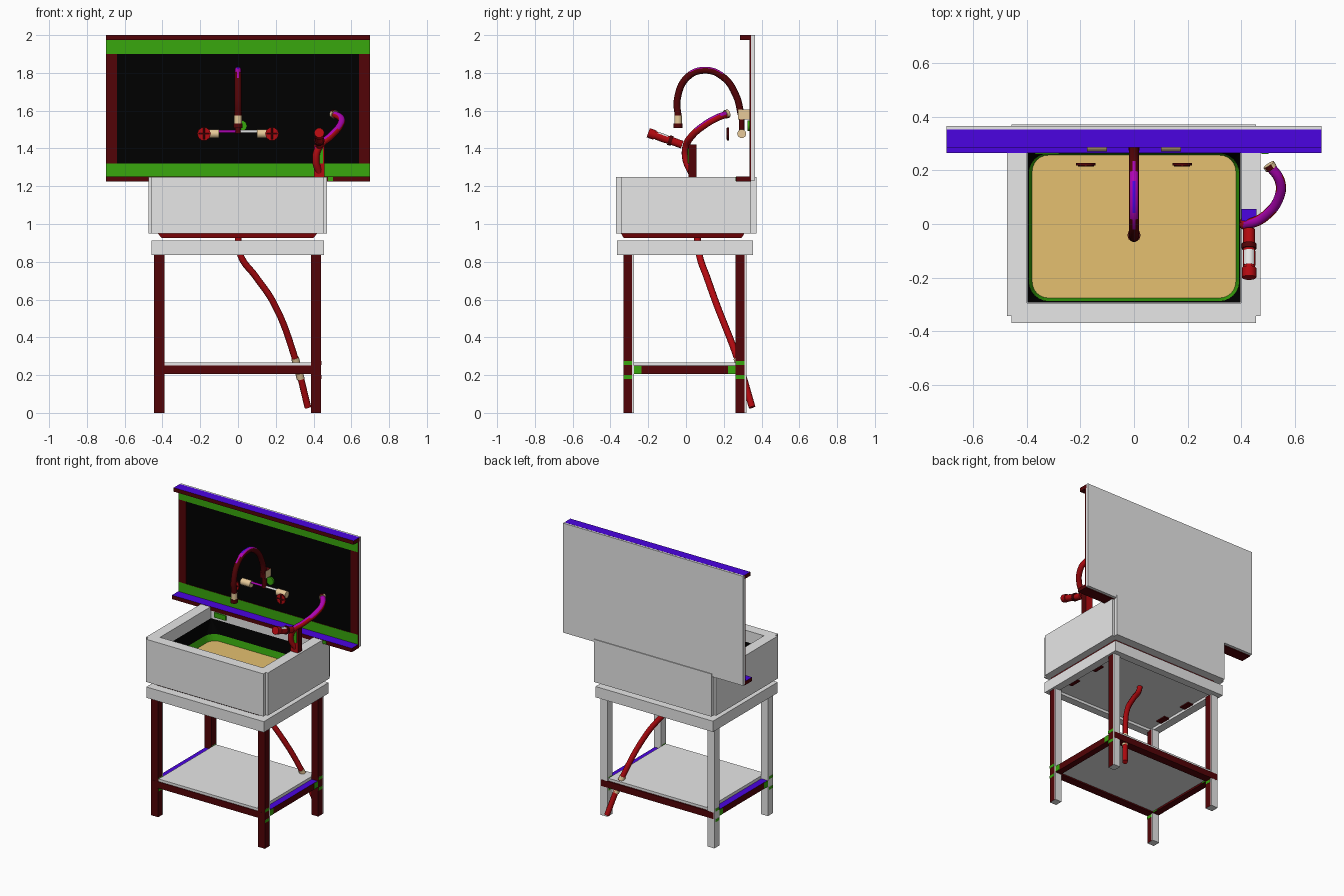
import bpy
import bmesh
import math
from mathutils import Vector, Matrix

cube = bpy.data.objects.get("Cube")
if cube:
    bpy.data.objects.remove(cube, do_unlink=True)

PALETTE = {
    "light_grey": (0.8, 0.8, 0.8),
    "black": (0, 0, 0),
    "green": (0.04, 0.39, 0.004),
    "dark_red": (0.085, 0.001, 0.002),
    "red": (0.45, 0.003, 0.005),
    "violet_blue": (0.07, 0.001, 0.75),
    "purple": (0.42, 0.001, 0.45),
    "tan": (0.78, 0.53, 0.16),
    "beige": (0.95, 0.7, 0.38),
}
materials = {}
for label, rgb in PALETTE.items():
    mat = bpy.data.materials.new(label)
    mat.use_nodes = True
    mat.diffuse_color = (*rgb, 1)
    shader = next(n for n in mat.node_tree.nodes if n.type == "BSDF_PRINCIPLED")
    shader.inputs["Base Color"].default_value = (*rgb, 1)
    materials[label] = mat


def add(name, mesh, rule):
    """Link a mesh; colour it with one name, or a rule from face normal to name."""
    obj = bpy.data.objects.new(name, mesh)
    bpy.context.collection.objects.link(obj)
    slots = []
    for face in mesh.polygons:
        label = rule if isinstance(rule, str) else rule(face.normal)
        if label not in slots:
            slots.append(label)
            mesh.materials.append(materials[label])
        face.material_index = slots.index(label)
    return obj


def add_bmesh(name, bm, rule):
    bm.normal_update()
    mesh = bpy.data.meshes.new(name)
    bm.to_mesh(mesh)
    bm.free()
    return add(name, mesh, rule)


def box(name, xs, ys, zs, rule, taper=1.0):
    """Box from axis ranges; taper scales the lower face."""
    bm = bmesh.new()
    bmesh.ops.create_cube(bm, size=1)
    low, high = (Vector(c) for c in zip(xs, ys, zs))
    for v in bm.verts:
        if v.co.z < 0:
            v.co.xy *= taper
    size = Matrix.Diagonal(high - low).to_4x4()
    bm.transform(Matrix.Translation((low + high) / 2) @ size)
    return add_bmesh(name, bm, rule)


def tube(name, points, radius, rule):
    """Round pipe through the points, straight when there are only two."""
    curve = bpy.data.curves.new(name, "CURVE")
    curve.dimensions = "3D"
    curve.bevel_depth = radius
    curve.bevel_resolution = 3
    curve.use_fill_caps = True
    spline = curve.splines.new("BEZIER")
    spline.resolution_u = 8 if len(points) > 2 else 1
    spline.bezier_points.add(len(points) - 1)
    for knot, co in zip(spline.bezier_points, points):
        knot.co = co
        knot.handle_left_type = knot.handle_right_type = "AUTO"
    helper = bpy.data.objects.new(name + "_path", curve)
    bpy.context.collection.objects.link(helper)
    graph = bpy.context.evaluated_depsgraph_get()
    mesh = bpy.data.meshes.new_from_object(helper.evaluated_get(graph))
    bpy.data.objects.remove(helper, do_unlink=True)
    mesh.materials.clear()
    obj = add(name, mesh, rule)
    bpy.ops.object.select_all(action="DESELECT")
    obj.select_set(True)
    bpy.context.view_layer.objects.active = obj
    bpy.ops.object.shade_smooth_by_angle(angle=math.radians(40))


def outline(half_x, y0, y1, z, corner):
    """Rectangle with rounded corners, counter-clockwise."""
    points = []
    centres = [(1, y1 - corner), (-1, y1 - corner), (-1, y0 + corner), (1, y0 + corner)]
    for quarter, (side, cy) in enumerate(centres):
        for step in range(7):
            angle = math.pi / 2 * (quarter + step / 6)
            x = side * (half_x - corner) + corner * math.cos(angle)
            points.append((x, cy + corner * math.sin(angle), z))
    return points


def loft(name, rings, rule):
    """Inward-facing wall between two outlines, or a flat cap for one outline."""
    bm = bmesh.new()
    loops = [[bm.verts.new(p) for p in ring] for ring in rings]
    if len(loops) == 1:
        bm.faces.new(loops[0])
    else:
        top, low = loops
        for i in range(len(top)):
            bm.faces.new((top[i - 1], top[i], low[i], low[i - 1]))
    return add_bmesh(name, bm, rule)


def trim_rule(n):
    return "violet_blue" if n.z > 0.5 else "dark_red"


def leg_rule(n):
    return "dark_red" if n.y < -0.5 or n.x > 0.5 else "light_grey"


def strip_rule(n):
    return "green" if n.y < -0.5 else "dark_red"


def arch_rule(n):
    return "violet_blue" if n.z > 0.93 else "purple" if n.z > 0.65 else "dark_red"


def hose_rule(n):
    return "purple" if n.z > 0.4 else "red"


def side_beige(n):
    return "beige" if abs(n.x) > 0.5 else "dark_red"


# Splashback panel with its frame and two ledges
WIDE = (-0.7, 0.7)
box("splashback", WIDE, (0.345, 0.366), (1.23, 2), "light_grey")
box("splashback_face", (-0.64, 0.64), (0.34, 0.346), (1.31, 1.91), "black")
for name, zs in (("upper", (1.9, 1.975)), ("lower", (1.25, 1.32))):
    box(name + "_frame_strip", WIDE, (0.336, 0.346), zs, strip_rule)
for name, side in (("left", 1), ("right", -1)):
    xs = sorted((side * 0.64, side * 0.7))
    box(name + "_frame_strip", xs, (0.336, 0.346), (1.32, 1.9), "dark_red")
box("top_ledge", WIDE, (0.285, 0.352), (1.973, 2.0005), trim_rule)
box("bottom_ledge", WIDE, (0.265, 0.345), (1.225, 1.252), trim_rule)
box("ledge_clip", (0.476, 0.503), (0.262, 0.27), (1.227, 1.249), "green")

# Sink body with stepped corners and a hollow
HOLE_X, HOLE_Y, FLOOR = (-0.4, 0.4), (-0.295, 0.27), 1.03
cutter = box("sink_cutter", HOLE_X, HOLE_Y, (FLOOR - 0.01, 1.5), "light_grey")
cutter.hide_render = True
bodies = [
    box("sink_body", (-0.475, 0.472), (-0.343, 0.343), (0.95, 1.25), "light_grey"),
    box("sink_front_and_back", (-0.458, 0.456), (-0.37, 0.372), (0.95, 1.25), "light_grey"),
]
for body in bodies:
    cut = body.modifiers.new("hollow", "BOOLEAN")
    cut.operation = "DIFFERENCE"
    cut.solver = "EXACT"
    cut.object = cutter
    bpy.context.view_layer.objects.active = body
    bpy.ops.object.modifier_apply(modifier=cut.name)
bpy.data.objects.remove(cutter, do_unlink=True)

# Basin lining, cove and floor
rim = outline(0.398, -0.293, 0.268, 1.17, 0.002)
cove = outline(0.393, -0.288, 0.264, FLOOR + 0.045, 0.075)
bottom = outline(0.38, -0.276, 0.257, FLOOR, 0.06)
loft("basin_lining", [rim, cove], "black")
loft("basin_cove", [cove, bottom], "green")
loft("basin_floor", [bottom], "tan")
box("overflow_plate", (-0.37, -0.28), (0.262, 0.27), (1.185, 1.22), "green")
box("basin_underside", (-0.425, 0.42), (-0.345, 0.31), (0.925, 0.951), "red", 0.95)

# Stand: top frame, panel, legs, rails and shelf
OUT_X, OUT_Y, TOP = (-0.458, 0.456), (-0.365, 0.355), (0.836, 0.912)
for name, ys in (("front", (OUT_Y[0], -0.31)), ("back", (0.3, OUT_Y[1]))):
    box(name + "_top_rail", OUT_X, ys, TOP, "light_grey")
for name, xs in (("right", (OUT_X[0], -0.4)), ("left", (0.4, OUT_X[1]))):
    box(name + "_top_rail", xs, (-0.31, 0.3), TOP, "light_grey")
    for y in (-0.2, 0.04):
        middle = math.copysign(0.38, xs[0])
        box("under_top_bracket", (middle - 0.02, middle + 0.02), (y, y + 0.08),
            (0.847, 0.856), "dark_red")
box("stand_top", (-0.4, 0.4), (-0.31, 0.3), (0.855, 0.912), "light_grey")

LEG_X = {"right": (-0.445, -0.39), "left": (0.387, 0.44)}
LEG_Y = {"front": (-0.33, -0.285), "back": (0.263, 0.31)}
for side, xs in LEG_X.items():
    box(side + "_shelf_rail", (xs[0] + 0.004, xs[1] - 0.004), (-0.325, 0.31),
        (0.205, 0.25), trim_rule)
    for end, ys in LEG_Y.items():
        box(end + "_" + side + "_leg", xs, ys, (0, 0.84), leg_rule)
        box(end + "_" + side + "_leg_back", xs, (ys[1], ys[1] + 0.01), (0, 0.84), "light_grey")
        # Small joint brackets around each leg
        inward = ys[1] + 0.01 if end == "front" else ys[0] - 0.04
        box("rail_bracket", (xs[0] + 0.001, xs[1] - 0.001), (inward, inward + 0.04),
            (0.207, 0.248), "green")
        for z in (0.18, 0.254):
            box("leg_bracket", (xs[0] - 0.001, xs[1] + 0.001), ys, (z, z + 0.02),
                lambda n: "green" if abs(n.x) > 0.5 else leg_rule(n))
for end, ys in LEG_Y.items():
    box(end + "_shelf_rail", (-0.44, 0.435), (ys[0] - 0.001, ys[1] + 0.011),
        (0.205, 0.25), "dark_red")
box("shelf", (-0.39, 0.387), (-0.326, 0.311), (0.215, 0.268), "light_grey")

# Drain hose with collars where it passes the shelf
tube("drain_hose", [(0, 0.06, 0.93), (0.015, 0.072, 0.83), (0.095, 0.11, 0.72),
     (0.19, 0.16, 0.58), (0.305, 0.275, 0.28), (0.37, 0.35, 0.03)], 0.018, "red")
tube("upper_hose_collar", [(0.302, 0.271, 0.29), (0.309, 0.279, 0.265)], 0.021, "beige")
tube("lower_hose_collar", [(0.324, 0.295, 0.21), (0.332, 0.304, 0.18)], 0.021, "beige")

# Wall tap: arched spout, body and two handles
tube("spout", [(0, -0.042, 1.57), (0, -0.046, 1.66), (0, 0.005, 1.775), (0, 0.1, 1.814),
     (0, 0.2, 1.775), (0, 0.265, 1.68), (0, 0.292, 1.58)], 0.019, arch_rule)
tube("spout_sleeve", [(0, -0.042, 1.575), (0, -0.042, 1.53)], 0.021, "beige")
tube("spout_tip", [(0, -0.042, 1.533), (0, -0.042, 1.507)], 0.025, "dark_red")
box("spout_elbow", (-0.02, 0.02), (0.275, 0.336), (1.553, 1.607), side_beige)
tube("tap_riser", [(0, 0.295, 1.56), (0, 0.295, 1.48)], 0.015, "dark_red")
tube("wall_flange", [(0.02, 0.325, 1.52), (0.02, 0.338, 1.52)], 0.028, "green")
for name, side, colour in (("left", 1, "light_grey"), ("right", -1, "purple")):
    x = side * 0.18
    tube(name + "_tap_bar", [(0, 0.295, 1.49), (side * 0.1, 0.295, 1.49)], 0.008, colour)
    tube(name + "_valve", [(side * 0.1, 0.295, 1.478), (side * 0.175, 0.295, 1.478)],
         0.024, "beige")
    tube(name + "_handle", [(x, 0.218, 1.477), (x, 0.228, 1.477)], 0.036,
         lambda n: "red" if n.y < -0.5 else "dark_red")
    for dx, dz in ((0.03, 0), (0, 0.03)):
        tube(name + "_handle_spoke", [(x - dx, 0.22, 1.477 - dz), (x + dx, 0.22, 1.477 + dz)],
             0.005, "dark_red")

# Hand spray with its holder and hose
box("spray_holder", (0.402, 0.458), (0.012, 0.056), (1.25, 1.42),
    lambda n: "violet_blue" if n.z > 0.5 else "dark_red" if n.x > 0.5 else "red")
box("holder_plate", (0.41, 0.45), (0.007, 0.014), (1.32, 1.4), "green")
start, end = Vector((0.43, -0.2, 1.483)), Vector((0.43, -0.02, 1.42))
tube("spray_handle", [start, end], 0.022, "red")
tube("spray_head", [start, start.lerp(end, 0.2)], 0.027, "red")
tube("spray_grip", [start.lerp(end, 0.25), start.lerp(end, 0.55)], 0.0235,
     lambda n: "light_grey" if n.z > 0.5 else "red")
tube("spray_ring", [start.lerp(end, 0.6), start.lerp(end, 0.7)], 0.028, "dark_red")
tube("spray_hose", [(0.43, 0.03, 1.27), (0.412, 0, 1.34), (0.43, 0, 1.41),
     (0.49, 0.03, 1.465), (0.542, 0.1, 1.525), (0.545, 0.16, 1.56),
     (0.505, 0.22, 1.583)], 0.019, hose_rule)
tube("hose_end", [(0.513, 0.207, 1.58), (0.503, 0.222, 1.584)], 0.023, side_beige)
